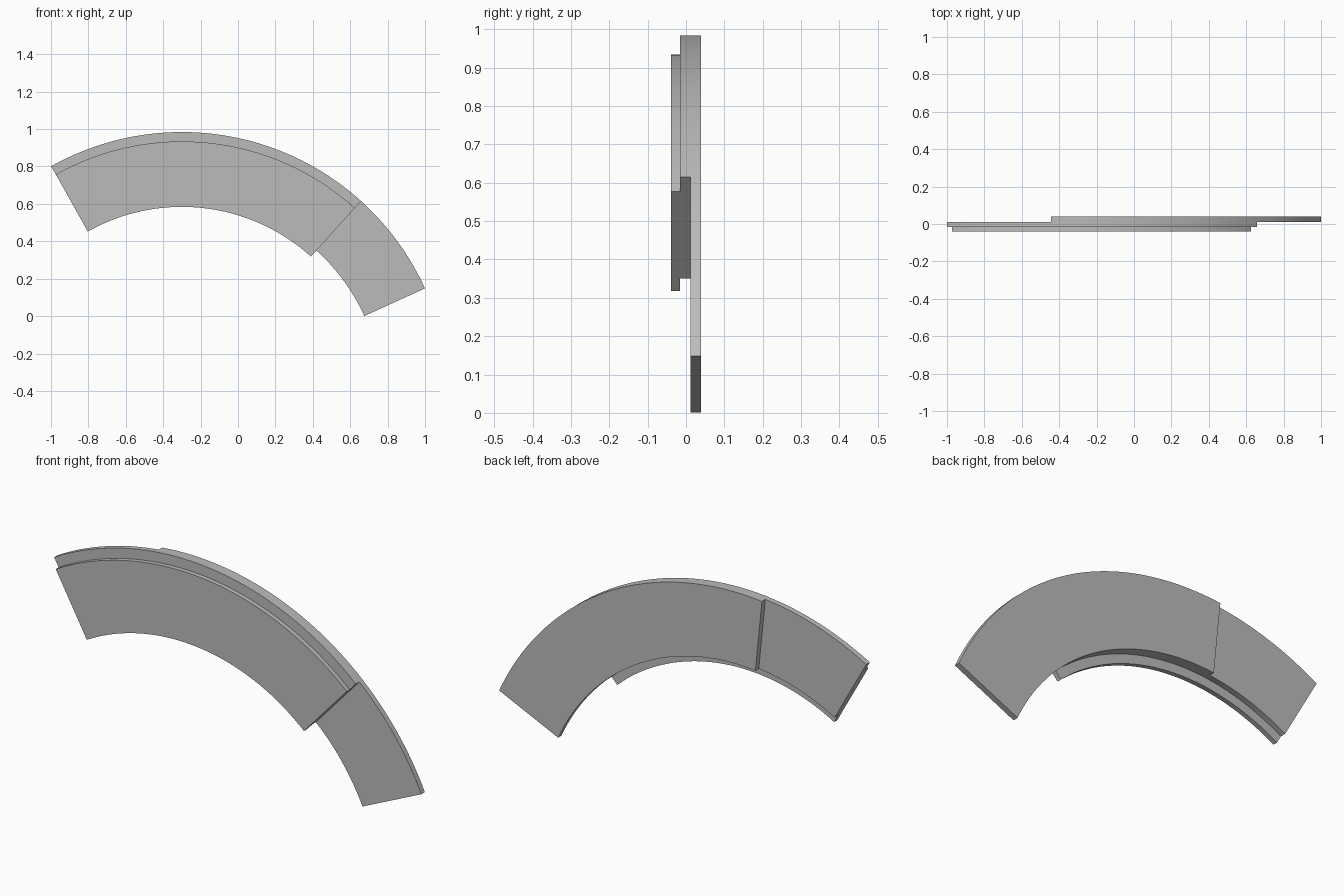
import bpy
import bmesh
from math import cos, sin, radians

default = bpy.data.objects.get("Cube")
if default:
    bpy.data.objects.remove(default, do_unlink=True)

grey = bpy.data.materials.new("plain grey")
grey.use_nodes = True
grey.diffuse_color = (0.5, 0.5, 0.5, 1)
grey.node_tree.nodes["Principled BSDF"].inputs["Base Color"].default_value = grey.diffuse_color

CENTRE_X, CENTRE_Z = -0.3, -0.444  # shared centre of all arcs
STEPS = 64


def arc_plate(name, inner, outer, start, end, front, back):
    """Flat curved band, swept between two angles and given a thickness."""
    bm = bmesh.new()
    rings = []
    for i in range(STEPS + 1):
        a = radians(start + (end - start) * i / STEPS)
        rings.append([bm.verts.new((CENTRE_X + r * cos(a), y, CENTRE_Z + r * sin(a)))
                      for r, y in ((inner, front), (outer, front), (outer, back), (inner, back))])
    for a, b in zip(rings, rings[1:]):
        for k in range(4):
            n = (k + 1) % 4
            bm.faces.new((a[k], a[n], b[n], b[k]))
    bm.faces.new(rings[0])
    bm.faces.new(rings[-1])
    bmesh.ops.recalc_face_normals(bm, faces=bm.faces)
    mesh = bpy.data.meshes.new(name)
    bm.to_mesh(mesh)
    bm.free()
    mesh.materials.append(grey)
    obj = bpy.data.objects.new(name, mesh)
    bpy.context.collection.objects.link(obj)
    bpy.ops.object.select_all(action="DESELECT")
    obj.select_set(True)
    bpy.context.view_layer.objects.active = obj
    bpy.ops.object.shade_smooth_by_angle(angle=radians(30))


# Narrower-radius front plate, middle plate, and back plate slid along the arc
arc_plate("front_plate", 1.028, 1.378, 47.85, 119.3, -0.039, -0.016)
arc_plate("middle_plate", 1.072, 1.428, 47.85, 119.3, -0.016, 0.012)
arc_plate("back_plate", 1.072, 1.428, 24.5, 95.8, 0.012, 0.039)
